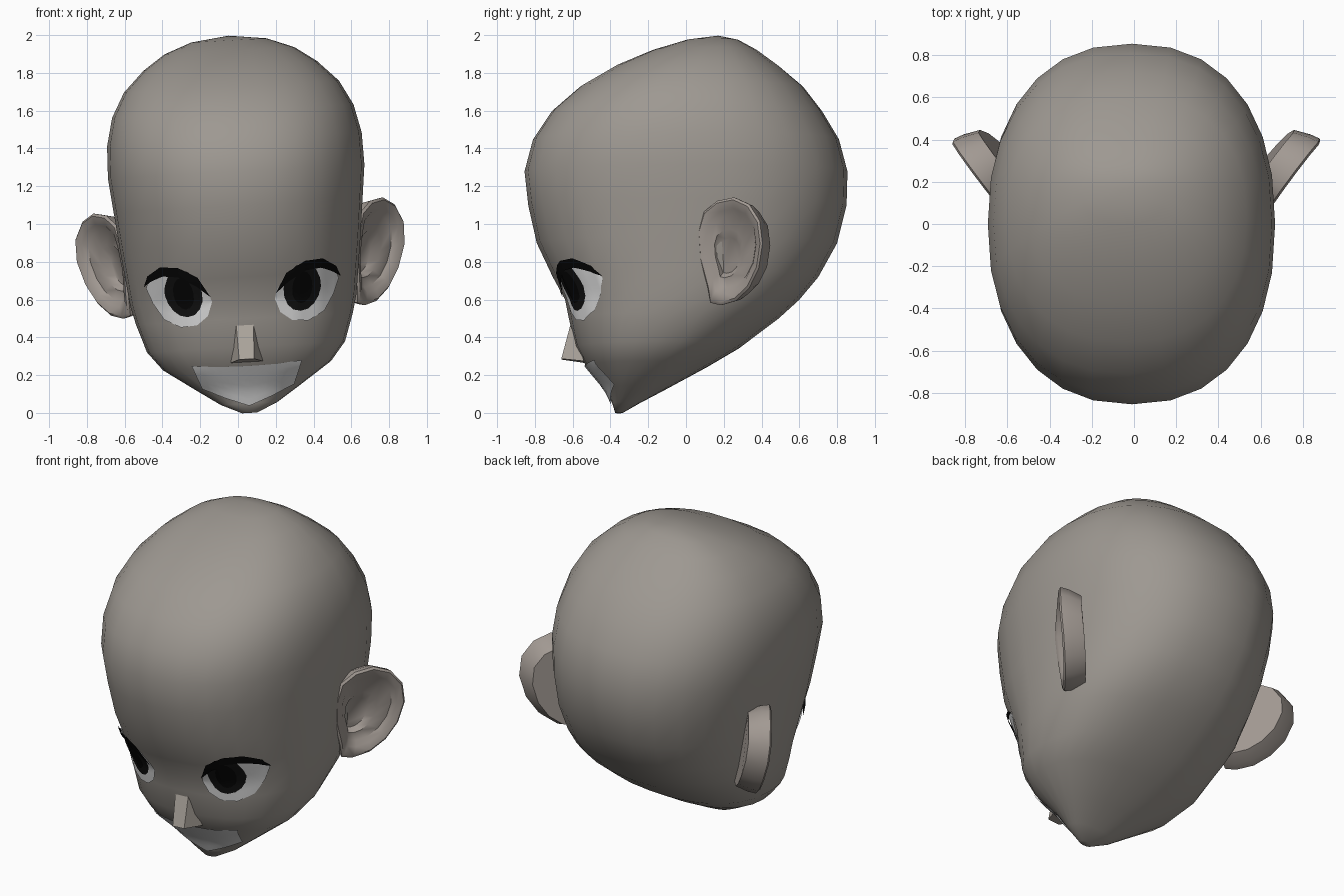
import bpy, bmesh
from math import sin, cos, pi, radians
from mathutils import Vector
from mathutils.bvhtree import BVHTree

if "Cube" in bpy.data.objects:
    bpy.data.objects.remove(bpy.data.objects["Cube"])

ROLL, SHIFT = -0.056, 0.062      # the head leans slightly to one side


def material(name, r, g, b):
    m = bpy.data.materials.new(name)
    m.use_nodes = True
    m.diffuse_color = (r, g, b, 1)
    bsdf = next(n for n in m.node_tree.nodes if n.type == 'BSDF_PRINCIPLED')
    bsdf.inputs["Base Color"].default_value = (r, g, b, 1)
    bsdf.inputs["Roughness"].default_value = 0.8
    return m


SKIN = material("skin", 0.34, 0.315, 0.285)
EAR_SKIN = material("ear skin", 0.36, 0.32, 0.29)
NOSE_SKIN = material("nose skin", 0.42, 0.38, 0.34)
WHITE = material("off white", 0.92, 0.92, 0.92)
IRIS = material("iris black", 0.006, 0.006, 0.006)
BLACK = material("black", 0.002, 0.002, 0.002)


def finish(name, bm, mat, angle=None):
    me = bpy.data.meshes.new(name)
    bm.to_mesh(me)
    bm.free()
    me.materials.append(mat)
    ob = bpy.data.objects.new(name, me)
    bpy.context.collection.objects.link(ob)
    ob.rotation_euler = (0, ROLL, 0)
    ob.location.x = SHIFT
    if angle:
        bpy.ops.object.select_all(action='DESELECT')
        ob.select_set(True)
        bpy.context.view_layer.objects.active = ob
        bpy.ops.object.shade_smooth_by_angle(angle=radians(angle))
    return ob


def skin_loops(bm, loops):
    """Join successive closed loops of points with quads."""
    rows = [[bm.verts.new(p) for p in loop] for loop in loops]
    for a, b in zip(rows, rows[1:]):
        n = len(a)
        for i in range(n):
            j = (i + 1) % n
            bm.faces.new((a[i], a[j], b[j], b[i]))
    return rows


# Head: height, half width, front y, back y
RINGS = [
    (0.0, .04, -.375, -.335), (.05, .15, -.39, -.25), (.13, .27, -.43, -.10),
    (.25, .445, -.53, .12), (.35, .525, -.585, .29), (.5, .575, -.62, .49),
    (.6, .6, -.64, .60), (.72, .615, -.705, .70), (.9, .638, -.79, .80),
    (1.1, .66, -.835, .85), (1.28, .68, -.855, .855), (1.45, .675, -.81, .81),
    (1.6, .64, -.71, .72), (1.73, .57, -.56, .62), (1.84, .46, -.37, .49),
    (1.92, .345, -.18, .38), (1.975, .2, .0, .28)]
SEGMENTS = 28


def rounded(v):
    return (1 if v > 0 else -1) * abs(v) ** (2 / 2.3)


def ring(z, w, front, back):
    mid, half = (front + back) / 2, (back - front) / 2
    angles = [2 * pi * i / SEGMENTS for i in range(SEGMENTS)]
    return [(w * rounded(cos(a)), mid + half * rounded(sin(a)), z) for a in angles]


bm = bmesh.new()
rows = skin_loops(bm, [ring(*r) for r in RINGS])
bm.faces.new(rows[0])
crown = bm.verts.new((0, .17, 2.0))
for i in range(SEGMENTS):
    bm.faces.new((rows[-1][i], rows[-1][(i + 1) % SEGMENTS], crown))
bmesh.ops.recalc_face_normals(bm, faces=bm.faces)
surface = BVHTree.FromBMesh(bm)
finish("head", bm, SKIN, 80)


# Thin plates laid over the face between an upper and a lower curve
def resample(points, k=3):
    out = []
    for a, b in zip(points, points[1:]):
        out += [Vector(a).lerp(Vector(b), s / k) for s in range(k)]
    return out + [Vector(points[-1])]


def plate(name, upper, lower, mat, lift, side=1, steps=6):
    bm = bmesh.new()
    grid = []
    for u, v in zip(resample(upper), resample(lower)):
        column = []
        for s in range(steps + 1):
            p = u.lerp(v, s / steps)
            x = p.x * side
            hit, normal, _, _ = surface.ray_cast(Vector((x, -3, p.y)), Vector((0, 1, 0)))
            if hit is None:
                hit, normal = Vector((x, -.35, p.y)), Vector((0, -1, 0))
            column.append(bm.verts.new(hit + normal * lift))
        grid.append(column)
    for a, b in zip(grid, grid[1:]):
        for s in range(steps):
            bm.faces.new((a[s], a[s + 1], b[s + 1], b[s]))
    bmesh.ops.remove_doubles(bm, verts=bm.verts, dist=0.0005)
    bm.normal_update()
    if sum(f.normal.y for f in bm.faces) > 0:
        bmesh.ops.reverse_faces(bm, faces=bm.faces)
    finish(name, bm, mat, 60)


def half_ellipse(cx, cz, rx, rz, way):
    pts = []
    for i in range(9):
        a = pi * i / 8
        dz = way * rz * sin(a)
        pts.append((cx - rx * cos(a) + .12 * dz, cz + dz))
    return pts


EYE_TOP = [(.164, .60), (.18, .65), (.235, .72), (.33, .775), (.42, .785), (.485, .745), (.505, .69)]
EYE_LOW = [(.164, .60), (.19, .525), (.25, .48), (.335, .473), (.42, .52), (.475, .61), (.505, .69)]
LASH_TOP = [(.168, .63), (.23, .735), (.33, .793), (.42, .80), (.49, .755), (.508, .70)]
LASH_LOW = [(.168, .63), (.24, .69), (.33, .742), (.41, .752), (.475, .725), (.508, .70)]

for label, side in (("left", 1), ("right", -1)):
    plate(label + "_eye_white", EYE_TOP, EYE_LOW, WHITE, .007, side)
    for part, rx, rz, mat, lift in (("iris", .097, .126, IRIS, .010),
                                    ("pupil", .052, .085, BLACK, .013)):
        plate(f"{label}_{part}", half_ellipse(.31, .652, rx, rz, 1),
              half_ellipse(.31, .652, rx, rz, -1), mat, lift, side)
    plate(label + "_eyelash", LASH_TOP, LASH_LOW, BLACK, .016, side)

# Mouth patch
plate("mouth_patch",
      [(-.29, .268), (-.15, .255), (0, .252), (.15, .255), (.29, .268)],
      [(-.24, .145), (-.12, .088), (0, .04), (.12, .088), (.24, .145)], WHITE, .008)

# Nose: a small faceted wedge
bm = bmesh.new()
l_top, l_front, l_back, r_top, r_front, r_back = [
    bm.verts.new((s * x, y, z)) for s in (1, -1)
    for x, y, z in ((.045, -.612, .465), (.04, -.66, .285), (.085, -.54, .27))]
for f in ((l_top, l_front, l_back), (r_top, r_back, r_front),
          (l_top, r_top, r_front, l_front), (l_front, r_front, r_back, l_back),
          (l_top, l_back, r_back, r_top)):
    bm.faces.new(f)
bmesh.ops.recalc_face_normals(bm, faces=bm.faces)
finish("nose", bm, NOSE_SKIN)

# Ears: rim outline as (y, z), flaring outward toward the back
EAR = [(.06, .93), (.09, 1.03), (.16, 1.085), (.25, 1.10), (.33, 1.06), (.385, .97), (.40, .85),
       (.38, .72), (.33, .62), (.26, .555), (.18, .535), (.125, .55), (.11, .63), (.07, .78)]


def ear_loop(scale, depth, cy=.23, cz=.83):
    """Scale the outline about a point and push it in along the ear's axis."""
    pts = []
    for y, z in EAR:
        y, z = cy + (y - cy) * scale, cz + (z - cz) * scale
        x = .64 + .75 * (y - .07) - .2 * max(0, .91 - z)
        pts.append((x - .8 * depth, y + .5 * depth, z))
    return pts


for label, side in (("left", 1), ("right", -1)):
    bm = bmesh.new()
    loops = [ear_loop(.86, .14), ear_loop(.97, .06), ear_loop(1, .01), ear_loop(.95, 0),
             ear_loop(.78, .015), ear_loop(.68, .045), ear_loop(.45, .05, .18, .80),
             ear_loop(.33, .085, .17, .79)]
    rows = skin_loops(bm, [[(side * x, y, z) for x, y, z in lp] for lp in loops])
    bm.faces.new(rows[0])
    bm.faces.new(rows[-1])
    bmesh.ops.recalc_face_normals(bm, faces=bm.faces)
    finish(label + "_ear", bm, EAR_SKIN, 45)
